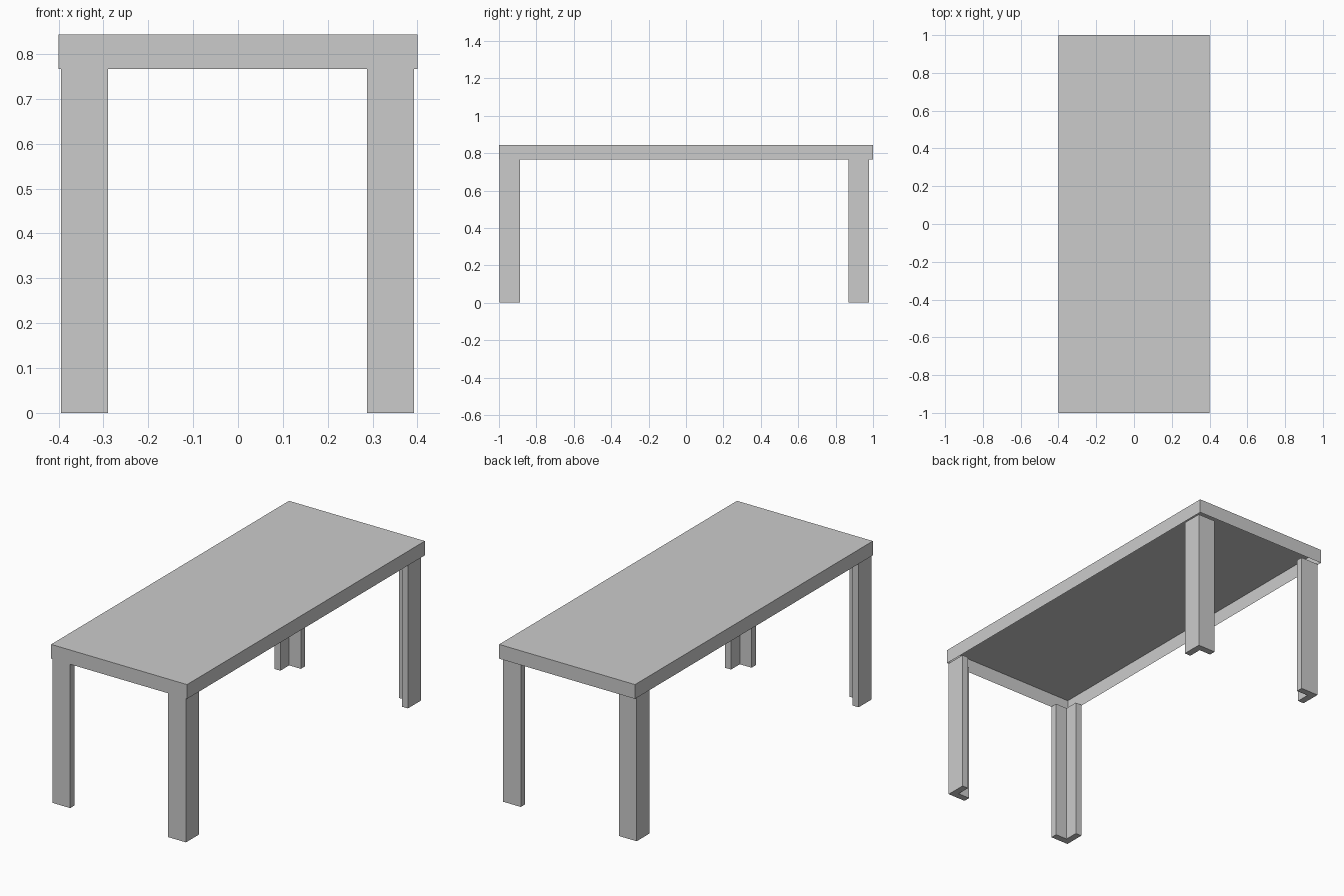
import bpy, bmesh

if "Cube" in bpy.data.objects:
    bpy.data.objects.remove(bpy.data.objects["Cube"])

HEIGHT, RIM = 0.843, 0.767   # top surface, lower edge of the apron
T = 0.036                    # thickness of the angle-section legs


def make_object(name, bm):
    mesh = bpy.data.meshes.new(name)
    bm.to_mesh(mesh)
    bm.free()
    obj = bpy.data.objects.new(name, mesh)
    bpy.context.collection.objects.link(obj)
    return obj


# Table top: thin shell with a hanging apron, open underneath
bm = bmesh.new()
bmesh.ops.create_cube(bm, size=1)
for v in bm.verts:
    v.co = (v.co.x * 0.8, v.co.y * 2, HEIGHT if v.co.z > 0 else RIM)
bm.normal_update()
bottom = [f for f in bm.faces if f.normal.z < -0.5]
bmesh.ops.delete(bm, geom=bottom, context='FACES_ONLY')
make_object("table_top", bm)


# L-section leg: outer corner at (x, y), arms pointing to the table centre
def make_leg(name, x, y, lx=0.105, ly=0.11):
    sx, sy = (-1 if x > 0 else 1), (-1 if y > 0 else 1)
    profile = [(0, 0), (lx, 0), (lx, T), (T, T), (T, ly), (0, ly)]
    bm = bmesh.new()
    face = bm.faces.new([bm.verts.new((x + sx * px, y + sy * py, 0)) for px, py in profile])
    ext = bmesh.ops.extrude_face_region(bm, geom=[face], use_keep_orig=True)
    top = [g for g in ext["geom"] if isinstance(g, bmesh.types.BMVert)]
    bmesh.ops.translate(bm, verts=top, vec=(0, 0, RIM))
    bmesh.ops.recalc_face_normals(bm, faces=bm.faces)
    make_object(name, bm)


for end, y in (("front", -0.997), ("back", 0.979)):
    for side, x in (("left", -0.395), ("right", 0.392)):
        make_leg(f"{end}_{side}_leg", x, y)
